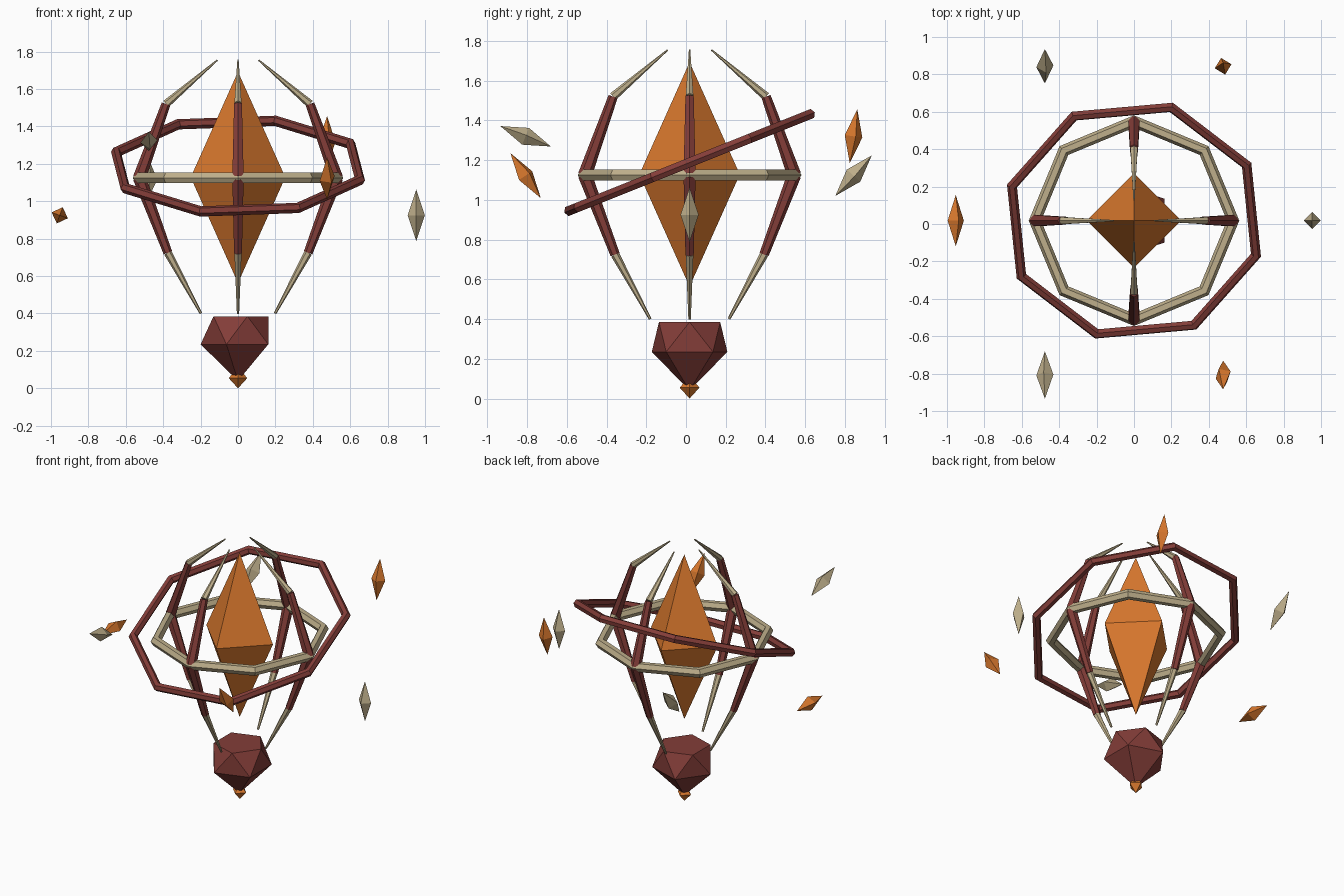
import bpy, bmesh
from math import cos, sin, pi, radians
from mathutils import Vector, Matrix

if "Cube" in bpy.data.objects:
    bpy.data.objects.remove(bpy.data.objects["Cube"], do_unlink=True)


def material(name, rgb):
    m = bpy.data.materials.new(name)
    m.use_nodes = True
    m.diffuse_color = (*rgb, 1)
    m.node_tree.nodes["Principled BSDF"].inputs["Base Color"].default_value = (*rgb, 1)
    return m


ORANGE = material("amber_orange", (0.70, 0.19, 0.027))
CREAM = material("bone_cream", (0.52, 0.43, 0.26))
RED = material("dark_red", (0.23, 0.047, 0.04))
AXIS = Vector((0, 0.018, 0))


def finish(name, bm, mat, matrix=Matrix()):
    bmesh.ops.recalc_face_normals(bm, faces=bm.faces)
    mesh = bpy.data.meshes.new(name)
    bm.to_mesh(mesh)
    bm.free()
    mesh.materials.append(mat)
    ob = bpy.data.objects.new(name, mesh)
    ob.matrix_world = Matrix.Translation(AXIS) @ matrix
    bpy.context.collection.objects.link(ob)
    return ob


def crystal(name, mat, radius, half, matrix):
    """Four-sided double pyramid."""
    bm = bmesh.new()
    ring = [bm.verts.new((radius * cos(i * pi / 2), radius * sin(i * pi / 2), 0)) for i in range(4)]
    for z in (half, -half):
        tip = bm.verts.new((0, 0, z))
        for i in range(4):
            bm.faces.new((ring[i], ring[(i + 1) % 4], tip))
    finish(name, bm, mat, matrix)


def ring(name, mat, major, minor, matrix, segs=8, sides=6):
    """Coarse torus."""
    bm = bmesh.new()
    loops = []
    for i in range(segs):
        a = 2 * pi * i / segs
        loop = []
        for j in range(sides):
            b = 2 * pi * j / sides
            r = major + minor * cos(b)
            loop.append(bm.verts.new((r * cos(a), r * sin(a), minor * sin(b))))
        loops.append(loop)
    for i in range(segs):
        p, q = loops[i], loops[(i + 1) % segs]
        for j in range(sides):
            k = (j + 1) % sides
            bm.faces.new((p[j], q[j], q[k], p[k]))
    finish(name, bm, mat, matrix)


def spike(name, mat, a, b, ra, rb, matrix):
    """Tapered rod from a to b."""
    a, b = Vector(a), Vector(b)
    bm = bmesh.new()
    bmesh.ops.create_cone(bm, cap_ends=True, segments=6, radius1=ra, radius2=rb, depth=(b - a).length)
    turn = (b - a).to_track_quat('Z', 'Y').to_matrix().to_4x4()
    bm.transform(Matrix.Translation((a + b) / 2) @ turn)
    finish(name, bm, mat, matrix)


def up(z):
    return Matrix.Translation((0, 0, z))


# Central crystal and the small one under the base
crystal("core_crystal", ORANGE, 0.253, 0.565, up(1.128))
crystal("base_tip_crystal", ORANGE, 0.05, 0.055, up(0.055))

# Faceted base gem: two offset pentagons and a bottom point
bm = bmesh.new()
top, low = [[bm.verts.new((r * cos(2 * pi * i / 5 + s), r * sin(2 * pi * i / 5 + s), z)) for i in range(5)]
            for r, z, s in ((0.162, 0.385, 0), (0.2, 0.235, pi / 5))]
point = bm.verts.new((0, 0, 0.04))
bm.faces.new(top)
for i in range(5):
    n = (i + 1) % 5
    bm.faces.new((top[i], low[i], top[n]))
    bm.faces.new((low[i], low[n], top[n]))
    bm.faces.new((low[i], point, low[n]))
finish("base_gem", bm, RED)

# Level and tilted rings
ring("level_ring", CREAM, 0.53, 0.033, up(1.125))
ring("tilted_ring", RED, 0.682, 0.028,
     up(1.188) @ Matrix.Rotation(radians(21.8), 4, 'X') @ Matrix.Rotation(radians(-17), 4, 'Z'))

# Four clawed arms
path = [(0.198, 0, 0.4), (0.375, 0, 0.725), (0.527, 0, 1.125), (0.385, 0, 1.52), (0.11, 0, 1.755)]
parts = [("lower_claw", CREAM, 0.007, 0.022), ("lower_arm", RED, 0.024, 0.035),
         ("upper_arm", RED, 0.035, 0.024), ("upper_claw", CREAM, 0.022, 0.004)]
for side, k in (("left", 0), ("back", 1), ("right", 2), ("front", 3)):
    turn = Matrix.Rotation(k * pi / 2, 4, 'Z')
    for i, (name, mat, ra, rb) in enumerate(parts):
        spike(f"{side}_{name}", mat, path[i], path[i + 1], ra, rb, turn)

# Six floating shards: tilt and spin in degrees
heights = (0.925, 1.32, 1.122)
poses = [(0, 0), (-8, 14), (-42, 8), (-90, 20), (68, 8), (34, 30)]
for i, (tilt, spin) in enumerate(poses):
    a = i * pi / 3
    place = Matrix.Translation((0.953 * cos(a), 0.953 * sin(a), heights[i % 3]))
    pose = Matrix.Rotation(radians(tilt), 4, 'X') @ Matrix.Rotation(radians(spin), 4, 'Z')
    crystal(f"floating_shard_{i + 1}", ORANGE if i % 2 else CREAM, 0.046, 0.137, place @ pose)
